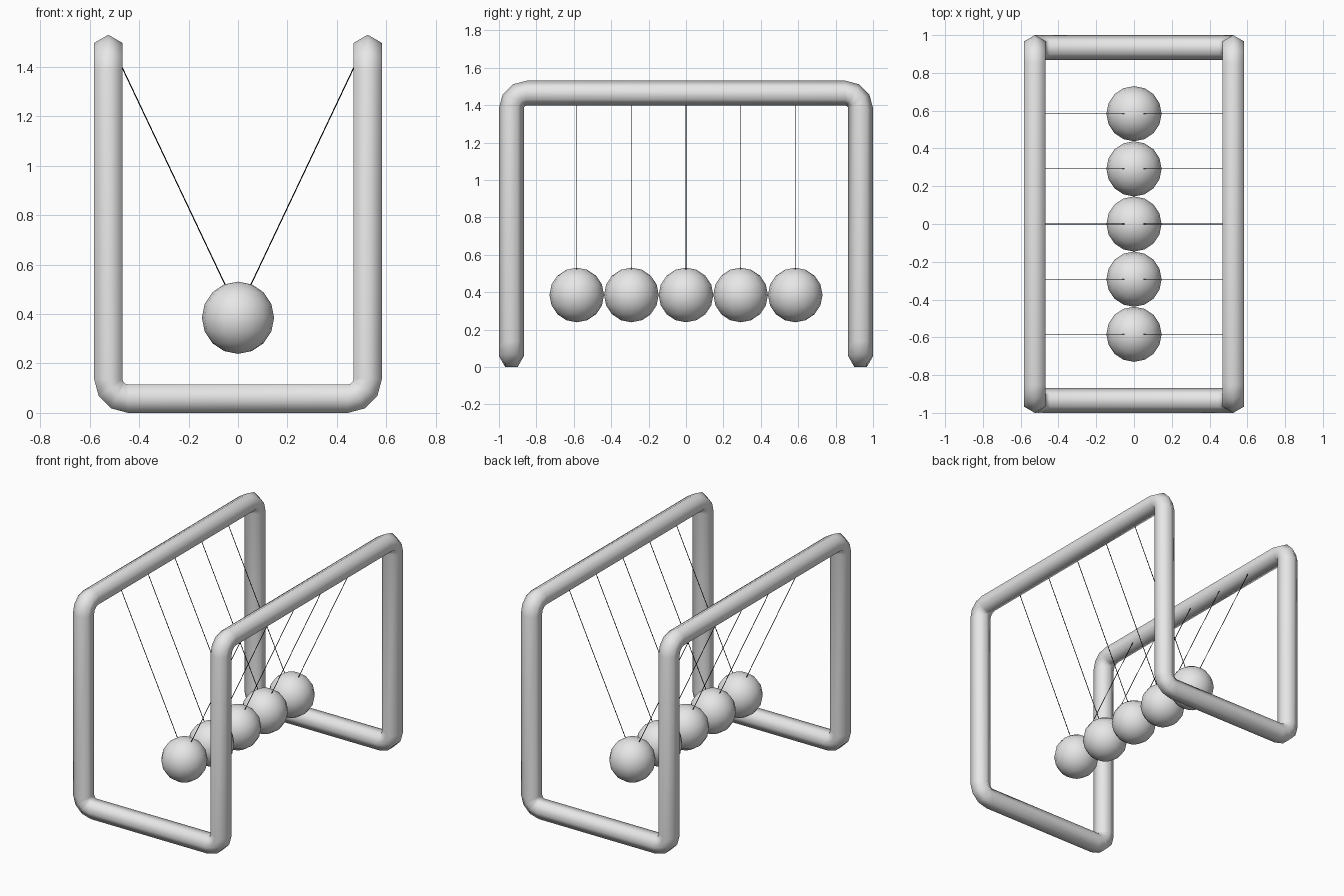
import bpy, bmesh, math
from mathutils import Vector

if "Cube" in bpy.data.objects:
    bpy.data.objects.remove(bpy.data.objects["Cube"])


def material(name, value):
    m = bpy.data.materials.new(name)
    m.diffuse_color = (value, value, value, 1)
    m.use_nodes = True
    m.node_tree.nodes["Principled BSDF"].inputs["Base Color"].default_value = m.diffuse_color
    return m


metal = material("light grey metal", 0.8)
black = material("black string", 0.0)

R = 0.0665                # tube radius (hexagonal section)
BEND = 0.08               # corner radius at the tube centre
X, Y = 0.525, 1 - R       # tube centre lines
Z0, Z1 = R * math.sqrt(3) / 2, 1.464
BALL_Z, BALL_R = 0.385, 0.146


def finish(name, bm, mat):
    bmesh.ops.recalc_face_normals(bm, faces=bm.faces)
    for f in bm.faces:
        f.smooth = True
    me = bpy.data.meshes.new(name)
    bm.to_mesh(me)
    bm.free()
    me.materials.append(mat)
    ob = bpy.data.objects.new(name, me)
    bpy.context.collection.objects.link(ob)
    return ob


# Frame: one closed tube with eight rounded corners
corners = [Vector(p) for p in (
    (X, -Y, Z0), (X, -Y, Z1), (X, Y, Z1), (X, Y, Z0),
    (-X, Y, Z0), (-X, Y, Z1), (-X, -Y, Z1), (-X, -Y, Z0))]
ups = [Vector(v) for v in (      # section direction of the run leaving each corner
    (0, -1, 0), (0, 0, 1), (0, 1, 0), (0, 1, 0),
    (0, 1, 0), (0, 0, 1), (0, -1, 0), (0, -1, 0))]
bm = bmesh.new()
rings = []
STEPS = 3
for i, c in enumerate(corners):
    t0 = (c - corners[i - 1]).normalized()
    t1 = (corners[(i + 1) % 8] - c).normalized()
    u0, u1 = ups[i - 1], ups[i]
    centre = c - t0 * BEND + t1 * BEND
    for k in range(STEPS + 1):
        a = math.pi / 2 * k / STEPS
        t = t0 * math.cos(a) + t1 * math.sin(a)
        u = (u0 * math.cos(a) + u1 * math.sin(a)) if u0 != u1 else u0
        u = u.normalized()
        w = t.cross(u)
        p = centre - t1 * BEND * math.cos(a) + t0 * BEND * math.sin(a)
        rings.append([bm.verts.new(p + R * (u * math.cos(math.pi * j / 3)
                                            + w * math.sin(math.pi * j / 3)))
                      for j in range(6)])
for i, b in enumerate(rings):
    a = rings[i - 1]
    for j in range(6):
        bm.faces.new((a[j], a[(j + 1) % 6], b[(j + 1) % 6], b[j]))
finish("frame", bm, metal)


# Thin string between two points
def string(name, a, b, r=0.0022):
    bm = bmesh.new()
    d = b - a
    bmesh.ops.create_cone(bm, cap_ends=True, segments=6, radius1=r, radius2=r, depth=d.length)
    m = d.to_track_quat('Z', 'Y').to_matrix().to_4x4()
    m.translation = (a + b) / 2
    bm.transform(m)
    finish(name, bm, black)


# Five balls, each on a pair of strings
for n in range(5):
    y = (n - 2) * 2 * BALL_R
    bm = bmesh.new()
    bmesh.ops.create_uvsphere(bm, u_segments=16, v_segments=8, radius=BALL_R)
    finish(f"ball_{n + 1}", bm, metal).location = (0, y, BALL_Z)
    for s, side in ((-1, "left"), (1, "right")):
        string(f"string_{side}_{n + 1}", Vector((s * 0.487, y, 1.436)),
               Vector((s * 0.048, y, 0.51)))
